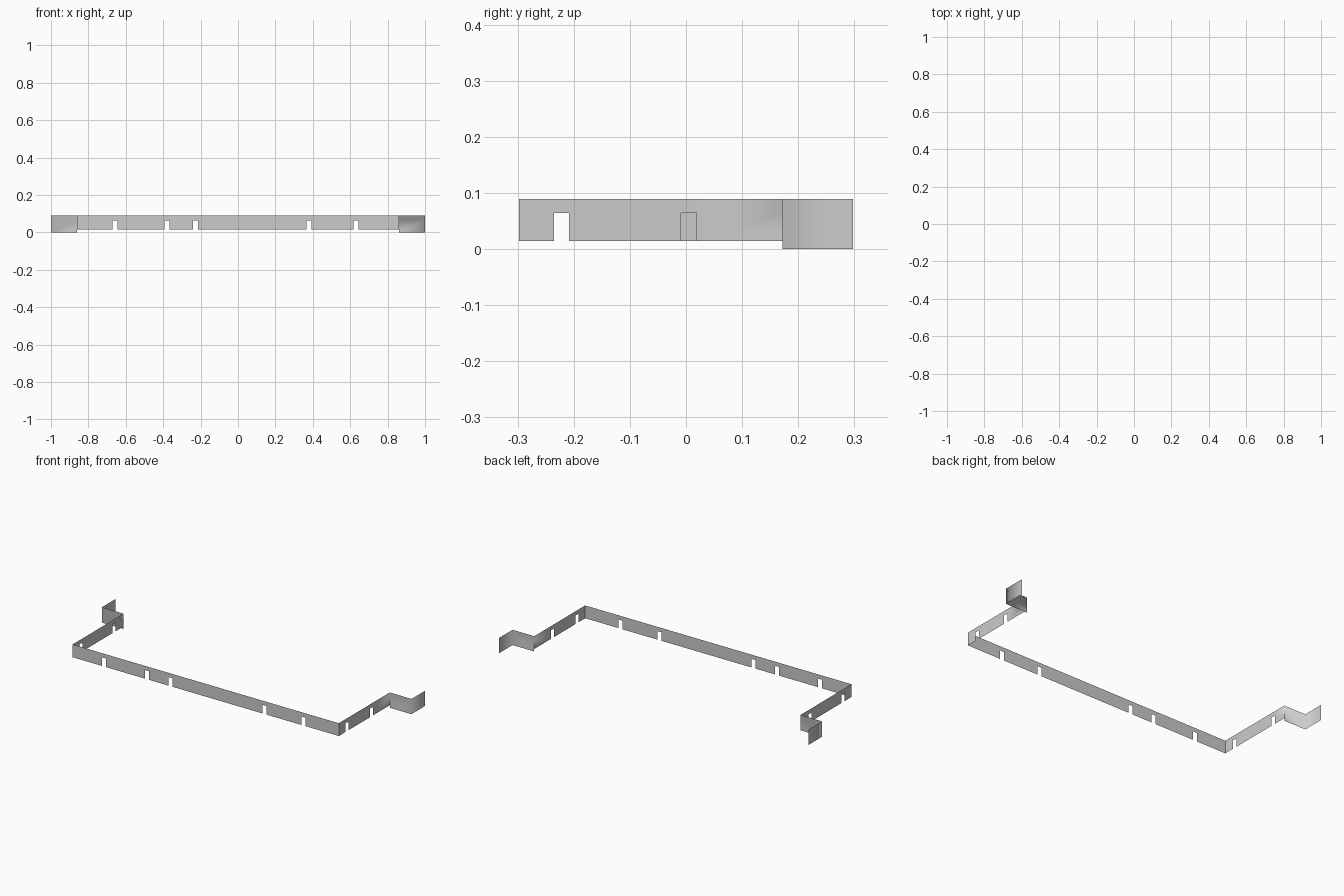
import bpy, bmesh
from mathutils import Vector

if "Cube" in bpy.data.objects:
    bpy.data.objects.remove(bpy.data.objects["Cube"])

TOP, NOTCH_TOP, WALL_BOTTOM = 0.0893, 0.0645, 0.0145
FRONT, STEP, BACK = -0.298, 0.172, 0.298
SIDE, OUTER = 0.86, 1.0
NOTCH = 0.027


def add_strip(bm, start, end, bottom, notches=()):
    """Single-sheet wall from start to end; notches are distances along it."""
    a, b = Vector(start), Vector(end)
    length = (b - a).length
    cuts = [0.0]
    for n in sorted(notches):
        cuts += [n - NOTCH / 2, n + NOTCH / 2]
    cuts.append(length)

    def quad(s, t, z0, z1):
        p, q = a.lerp(b, s / length), a.lerp(b, t / length)
        bm.faces.new([bm.verts.new((v.x, v.y, z))
                      for v, z in ((p, z0), (q, z0), (q, z1), (p, z1))])

    for i, (s, t) in enumerate(zip(cuts, cuts[1:])):
        quad(s, t, NOTCH_TOP, TOP)
        if i % 2 == 0:                       # odd spans are open notches
            quad(s, t, bottom, NOTCH_TOP)


def finish(bm, name):
    bmesh.ops.remove_doubles(bm, verts=bm.verts, dist=1e-5)
    for f in bm.faces:
        f.smooth = True
    # front corners stay crisp, stepped end corners are softly shaded
    for e in bm.edges:
        u, v = e.verts
        if abs(u.co.z - v.co.z) > 1e-4 and all(
                abs(abs(w.co.x) - SIDE) < 1e-4 and abs(w.co.y - FRONT) < 1e-4
                for w in (u, v)):
            e.smooth = False
    mesh = bpy.data.meshes.new(name)
    bm.to_mesh(mesh)
    bm.free()
    obj = bpy.data.objects.new(name, mesh)
    bpy.context.collection.objects.link(obj)


bm = bmesh.new()
# front wall
add_strip(bm, (-SIDE, FRONT), (SIDE, FRONT), WALL_BOTTOM,
          [x + SIDE for x in (-0.658, -0.380, -0.228, 0.380, 0.631)])

# side walls with stepped ends; notch positions differ left and right
for sign, notch_y in ((1, (-0.222, 0.005)), (-1, (-0.222, 0.083))):
    path = [(sign * SIDE, FRONT), (sign * SIDE, STEP),
            (sign * OUTER, STEP), (sign * OUTER, BACK)]
    # reverse the left run so every face points outward
    add = (lambda p, q, *r: add_strip(bm, p, q, *r)) if sign > 0 else None
    for i, (p, q) in enumerate(zip(path, path[1:])):
        bottom = WALL_BOTTOM if i == 0 else 0.0
        marks = [y - FRONT for y in notch_y] if i == 0 else []
        if sign < 0:
            p, q = q, p
            marks = [(STEP - FRONT) - m for m in marks]
        add_strip(bm, p, q, bottom, marks)

finish(bm, "notched_perimeter_wall")
